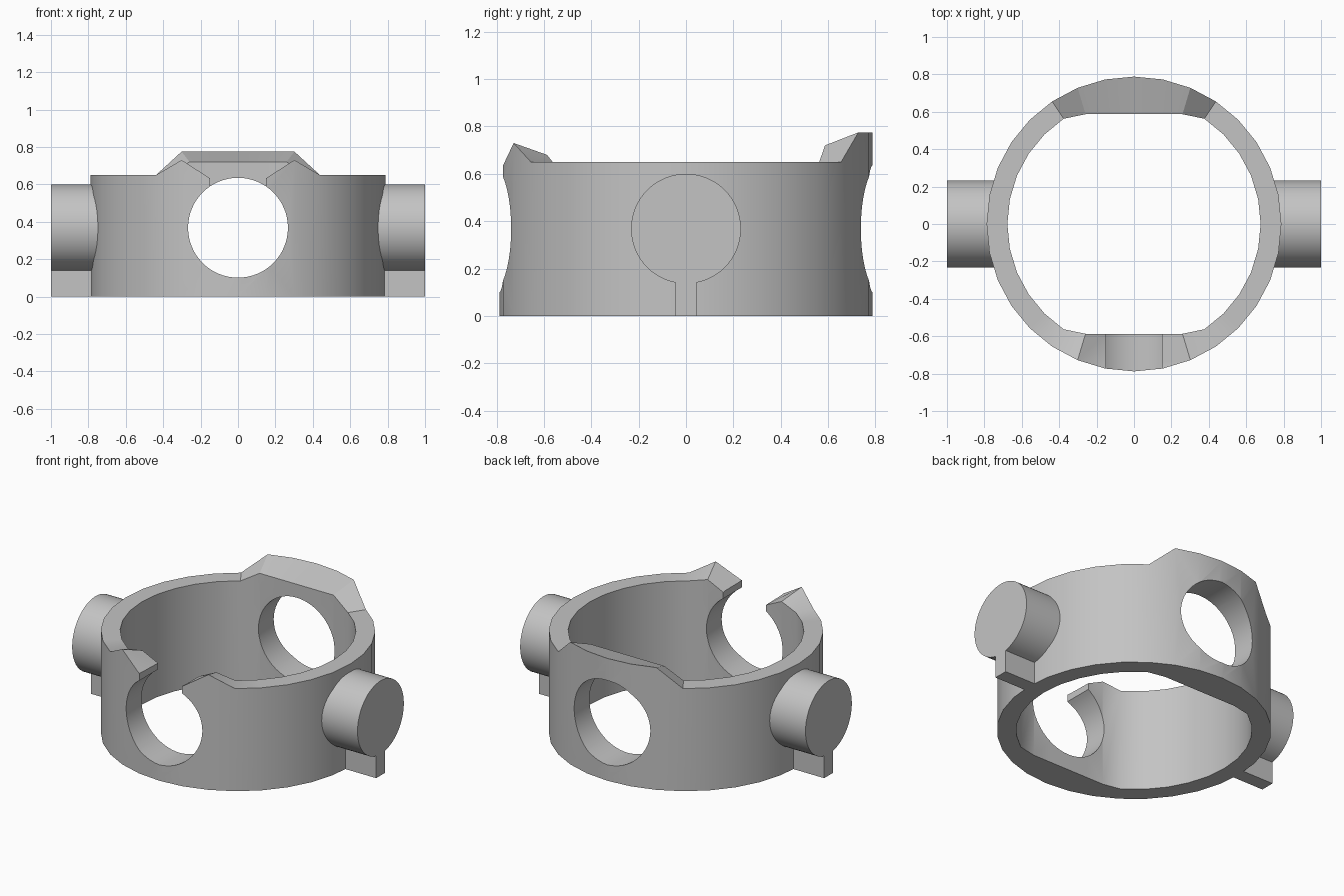
import bpy, bmesh, math
from mathutils import Matrix

cube = bpy.data.objects.get("Cube")
if cube:
    bpy.data.objects.remove(cube, do_unlink=True)

grey = bpy.data.materials.new("plain grey")
grey.use_nodes = True
grey.diffuse_color = (0.55, 0.55, 0.55, 1)
grey.node_tree.nodes["Principled BSDF"].inputs["Base Color"].default_value = (0.55, 0.55, 0.55, 1)

SIDES, OUTER, INNER, FLAT = 32, 0.788, 0.677, 0.587
AXIS_Z, RIM = 0.368, 0.65


def finish(bm, name):
    bmesh.ops.recalc_face_normals(bm, faces=bm.faces)
    mesh = bpy.data.meshes.new(name)
    bm.to_mesh(mesh)
    bm.free()
    mesh.materials.append(grey)
    obj = bpy.data.objects.new(name, mesh)
    bpy.context.collection.objects.link(obj)
    return obj


def cylinder(name, radius, length, x, axis):
    bm = bmesh.new()
    turn = Matrix.Rotation(math.pi / 2, 4, axis)
    bmesh.ops.create_cone(bm, cap_ends=True, segments=64, radius1=radius, radius2=radius,
                          depth=length, matrix=Matrix.Translation((x, 0, AXIS_Z)) @ turn)
    return finish(bm, name)


def box(name, low, high):
    bm = bmesh.new()
    bmesh.ops.create_cube(bm, size=1)
    for v in bm.verts:
        v.co = [low[i] if v.co[i] < 0 else high[i] for i in range(3)]
    return finish(bm, name)


def rim_heights(k):
    """Outer and inner rim heights, k = 0 at the back."""
    back = min(k, SIDES - k)
    front = abs(k - SIDES // 2)
    if back <= 2:
        return 0.775, 0.72
    if front == 2:
        return 0.73, 0.68
    if front < 2:
        return 0.635, 0.62
    return RIM, RIM


# Ring wall: round outside, flattened inside at front and back
bm = bmesh.new()
columns = []
for k in range(SIDES):
    a = 2 * math.pi * k / SIDES
    s, c = math.sin(a), math.cos(a)
    top_out, top_in = rim_heights(k)
    yi = max(-FLAT, min(FLAT, INNER * c))
    columns.append([bm.verts.new(p) for p in (
        (OUTER * s, OUTER * c, 0), (OUTER * s, OUTER * c, top_out),
        (INNER * s, yi, top_in), (INNER * s, yi, 0))])
for k in range(SIDES):
    p, q = columns[k], columns[(k + 1) % SIDES]
    for i in range(4):
        j = (i + 1) % 4
        bm.faces.new((p[i], p[j], q[j], q[i]))
ring = finish(bm, "ring")

# Round holes front and back, and the slot opening the front one
cutters = [cylinder("hole_cutter", 0.267, 3, 0, 'X'),
           box("slot_cutter", (-0.15, -1, 0.45), (0.15, -0.4, 1))]
bpy.context.view_layer.objects.active = ring
for cutter in cutters:
    cutter.hide_render = True
    mod = ring.modifiers.new(cutter.name, 'BOOLEAN')
    mod.operation = 'DIFFERENCE'
    mod.solver = 'EXACT'
    mod.object = cutter
    bpy.ops.object.modifier_apply(modifier=mod.name)
    bpy.data.objects.remove(cutter, do_unlink=True)

# Side pegs with a thin support fin under each
parts = [ring]
for side, sign in (("left", 1), ("right", -1)):
    parts.append(cylinder(side + "_peg", 0.232, 0.28, sign * 0.86, 'Y'))
    x0, x1 = sorted((sign * 0.74, sign))
    parts.append(box(side + "_fin", (x0, -0.045, 0), (x1, 0.045, 0.14)))

bpy.ops.object.select_all(action='DESELECT')
for obj in parts:
    obj.select_set(True)
bpy.context.view_layer.objects.active = ring
bpy.ops.object.shade_smooth_by_angle(angle=math.radians(30))
